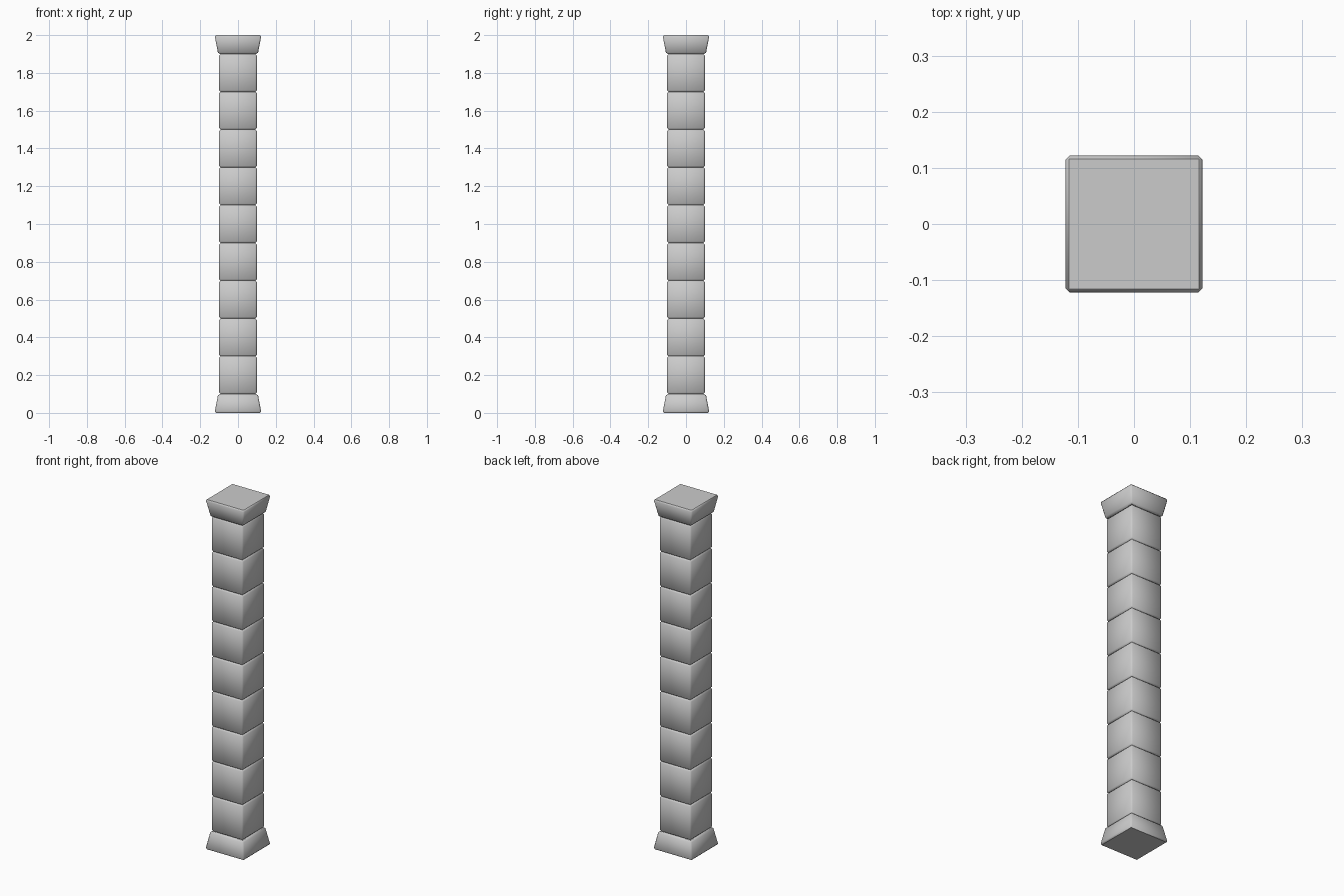
import bpy, bmesh

if "Cube" in bpy.data.objects:
    bpy.data.objects.remove(bpy.data.objects["Cube"])


def block(name, z0, z1, half_bottom, half_top, bevel):
    """Square tapered stone with chamfered edges."""
    bm = bmesh.new()
    bmesh.ops.create_cube(bm, size=2)
    for v in bm.verts:
        top = v.co.z > 0
        h = half_top if top else half_bottom
        v.co = (v.co.x * h, v.co.y * h, z1 if top else z0)
    bmesh.ops.bevel(bm, geom=bm.edges[:], offset=bevel, segments=1,
                    affect='EDGES', profile=0.5)
    # Softly shaded sides, flat top and bottom
    for f in bm.faces:
        f.smooth = abs(f.normal.z) < 0.95
    mesh = bpy.data.meshes.new(name)
    bm.to_mesh(mesh)
    bm.free()
    ob = bpy.data.objects.new(name, mesh)
    bpy.context.collection.objects.link(ob)
    return ob


# Flared base and capital
block("base", 0.0, 0.1, 0.124, 0.105, 0.008)
block("capital", 1.9, 2.0, 0.105, 0.124, 0.008)

# Shaft of nine stacked cubes
for i in range(9):
    z = 0.1 + 0.2 * i
    block(f"shaft_block_{i + 1}", z, z + 0.2, 0.1, 0.1, 0.008)
